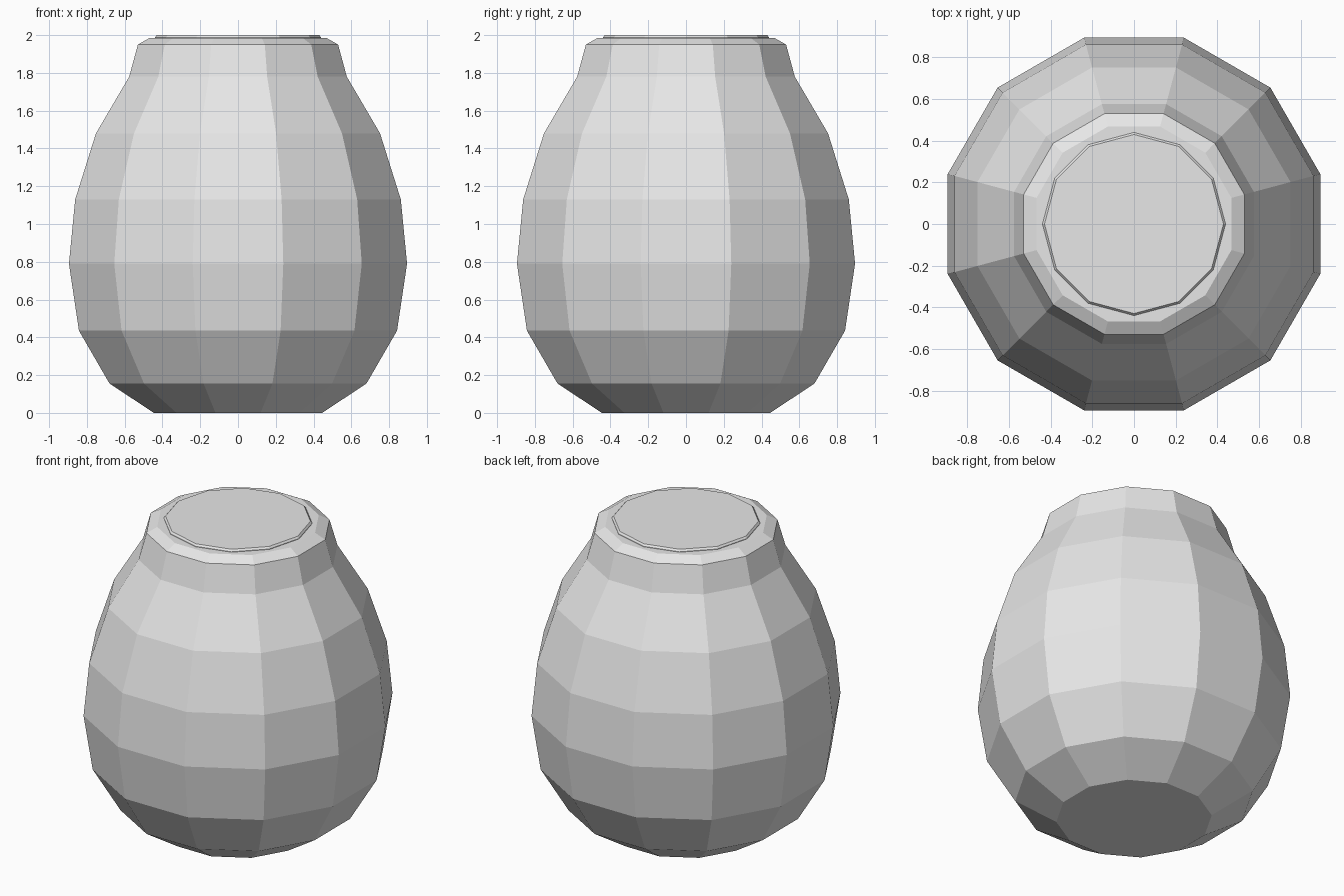
import bpy, bmesh, math

if "Cube" in bpy.data.objects:
    bpy.data.objects.remove(bpy.data.objects["Cube"])

SIDES = 12
clay = bpy.data.materials.new("light grey")
clay.diffuse_color = (0.8, 0.8, 0.8, 1)
clay.use_nodes = True
clay.node_tree.nodes["Principled BSDF"].inputs["Base Color"].default_value = clay.diffuse_color


def lathe(name, profile, start):
    """Closed 12-sided solid from (radius, height) rings, flat shaded."""
    bm = bmesh.new()
    rings = []
    for r, z in profile:
        ring = []
        for i in range(SIDES):
            a = start + 2 * math.pi * i / SIDES
            ring.append(bm.verts.new((r * math.cos(a), r * math.sin(a), z)))
        rings.append(ring)
    for low, high in zip(rings, rings[1:]):
        for i in range(SIDES):
            j = (i + 1) % SIDES
            bm.faces.new((low[i], low[j], high[j], high[i]))
    bm.faces.new(rings[0][::-1])
    bm.faces.new(rings[-1])
    mesh = bpy.data.meshes.new(name)
    bm.to_mesh(mesh)
    bm.free()
    mesh.materials.append(clay)
    ob = bpy.data.objects.new(name, mesh)
    bpy.context.collection.objects.link(ob)


# jar body: half-widths across the flats, flats facing the axes
half = math.pi / SIDES
body = [(0.445, 0), (0.68, 0.155), (0.842, 0.435), (0.895, 0.79), (0.862, 1.13),
        (0.752, 1.48), (0.576, 1.78), (0.53, 1.95), (0.468, 1.985)]
lathe("jar_body", [(w / math.cos(half), z) for w, z in body], half)

# thin lid disc, corners facing the axes
lathe("lid", [(0.44, 1.975), (0.44, 1.988), (0.43, 2.0)], 0)
